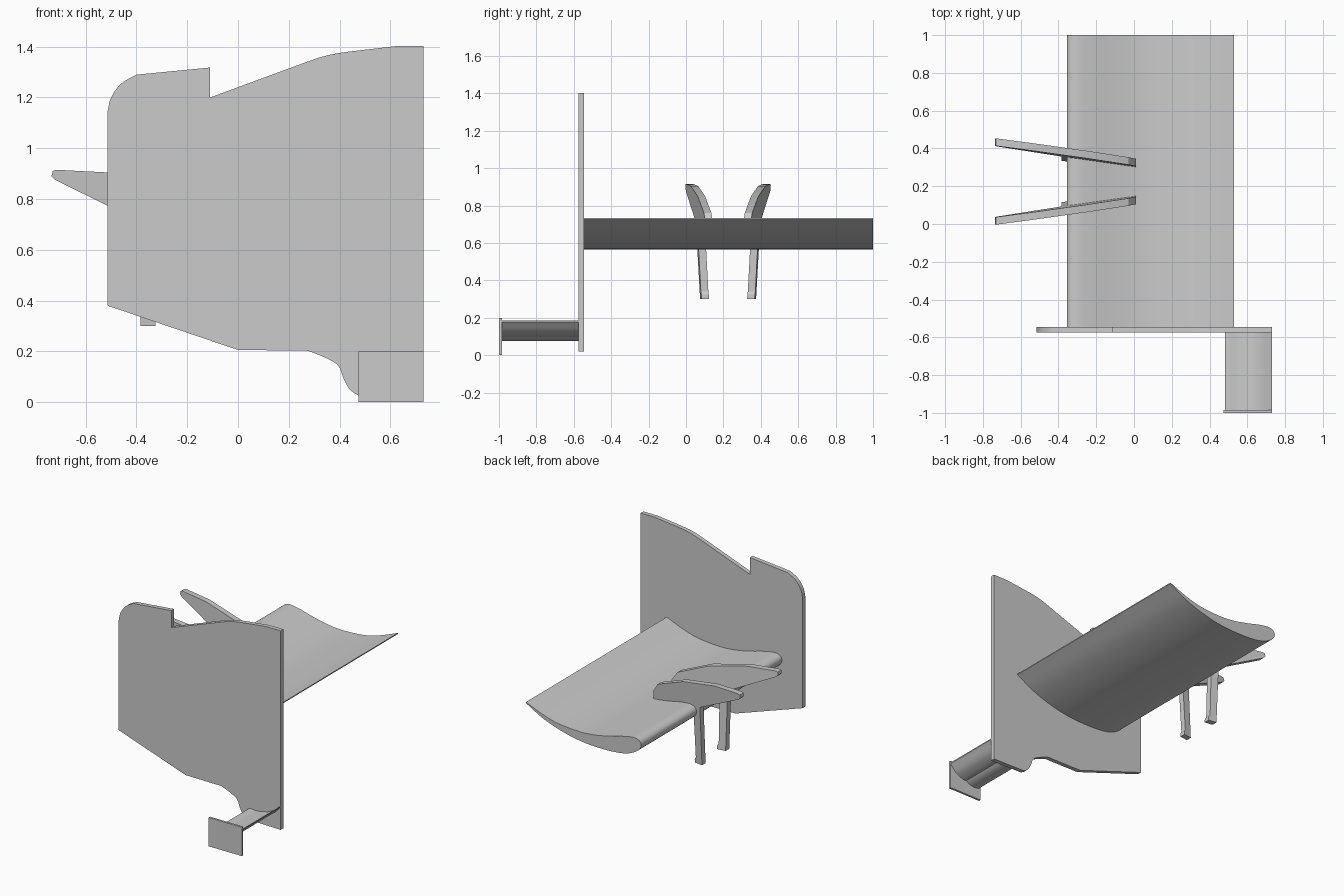
import bpy
import bmesh
from mathutils import Vector

start_cube = bpy.data.objects.get("Cube")
if start_cube:
    bpy.data.objects.remove(start_cube, do_unlink=True)

# Single grey finish
grey = bpy.data.materials.new("plain grey")
grey.use_nodes = True
colour = (0.6, 0.6, 0.6, 1)
grey.diffuse_color = colour
grey.node_tree.nodes["Principled BSDF"].inputs["Base Color"].default_value = colour


def smooth_path(points, steps=5):
    """Pass a smooth open curve through the points."""
    pts = [Vector(p) for p in points]
    ends = [pts[0] * 2 - pts[1]] + pts + [pts[-1] * 2 - pts[-2]]
    result = []
    for a, b, c, d in zip(ends, ends[1:], ends[2:], ends[3:]):
        for i in range(steps):
            t = i / steps
            result.append(b + (c - a) * t / 2
                          + (a * 2 - b * 5 + c * 4 - d) * t ** 2 / 2
                          + (b * 3 - a - c * 3 + d) * t ** 3 / 2)
    return result + [pts[-1]]


def extrude_profile(name, outline, y_start, y_end, place=None):
    """Extrude an x-z outline along y; place can move each vertex."""
    bm = bmesh.new()
    front = bm.faces.new([bm.verts.new((p[0], y_start, p[1])) for p in outline])
    extruded = bmesh.ops.extrude_face_region(bm, geom=[front])["geom"]
    moved = [g for g in extruded if isinstance(g, bmesh.types.BMVert)]
    bmesh.ops.translate(bm, vec=(0, y_end - y_start, 0), verts=moved)
    if place:
        for v in bm.verts:
            v.co = place(v.co)
    bmesh.ops.recalc_face_normals(bm, faces=bm.faces)
    mesh = bpy.data.meshes.new(name)
    bm.to_mesh(mesh)
    bm.free()
    mesh.materials.append(grey)
    obj = bpy.data.objects.new(name, mesh)
    bpy.context.collection.objects.link(obj)
    bpy.ops.object.select_all(action="DESELECT")
    obj.select_set(True)
    bpy.context.view_layer.objects.active = obj
    bpy.ops.object.shade_smooth_by_angle(angle=0.5)
    return obj


# Main wing: thick rounded leading edge, thin raised trailing edge
wing_profile = smooth_path([
    (.53, .733), (.4, .682), (.28, .65), (.12, .638), (0, .646), (-.12, .67),
    (-.22, .696), (-.3, .709), (-.343, .696), (-.355, .665), (-.33, .626),
    (-.26, .588), (-.17, .57), (-.05, .565), (.1, .573), (.25, .603),
    (.4, .655), (.53, .726)])
extrude_profile("main_wing", wing_profile, -.55, 1)

# Large end plate with a notched top and a scooped lower edge
corner = smooth_path([(-.515, 1.14), (-.5, 1.2), (-.46, 1.255), (-.4, 1.29)])
crest = smooth_path([(.27, 1.34), (.33, 1.36), (.41, 1.377), (.62, 1.402)])
scoop = smooth_path([(.475, .025), (.44, .05), (.415, .095), (.4, .135),
                     (.37, .162), (.28, .2), (.23, .203)])
plate = (corner + [(-.11, 1.318), (-.11, 1.2)] + crest
         + [(.73, 1.402), (.73, .02)] + scoop + [(0, .205), (-.515, .38)])
extrude_profile("large_end_plate", plate, -.575, -.545)

# Lower wing: main element and flap
lower_main = smooth_path([(.605, .113), (.55, .103), (.5, .106), (.481, .098),
                          (.49, .082), (.53, .076), (.57, .085), (.605, .107)])
lower_flap = smooth_path([(.73, .186), (.68, .145), (.63, .118), (.6, .113),
                          (.592, .103), (.62, .1), (.68, .126), (.73, .178)])
for name, profile in (("lower_wing", lower_main), ("lower_flap", lower_flap)):
    extrude_profile(name, profile, -.99, -.57)

# Small end plate
extrude_profile("small_end_plate", [(.475, 0), (.73, 0), (.73, .2), (.475, .2)],
                -1, -.985)

# Pair of hooked supports, leaning and toed towards each other
support = [(-.735, .89), (-.73, .91), (-.715, .915), (-.52, .905), (-.42, .885),
           (-.25, .85), (-.03, .76), (.01, .7), (.01, .64), (-.2, .66),
           (-.3, .66), (-.33, .63), (-.335, .34), (-.325, .325), (-.325, .3),
           (-.385, .3), (-.385, .71), (-.72, .875)]
middle = .225


def support_placement(side):
    def place(co):
        inset = .143 - .13 * (co.x + .36) + .055 * (co.z - .6)
        return Vector((co.x, middle + side * (inset + co.y), co.z))
    return place


for name, side in (("front_support", -1), ("back_support", 1)):
    extrude_profile(name, support, -.02, .02, support_placement(side))
